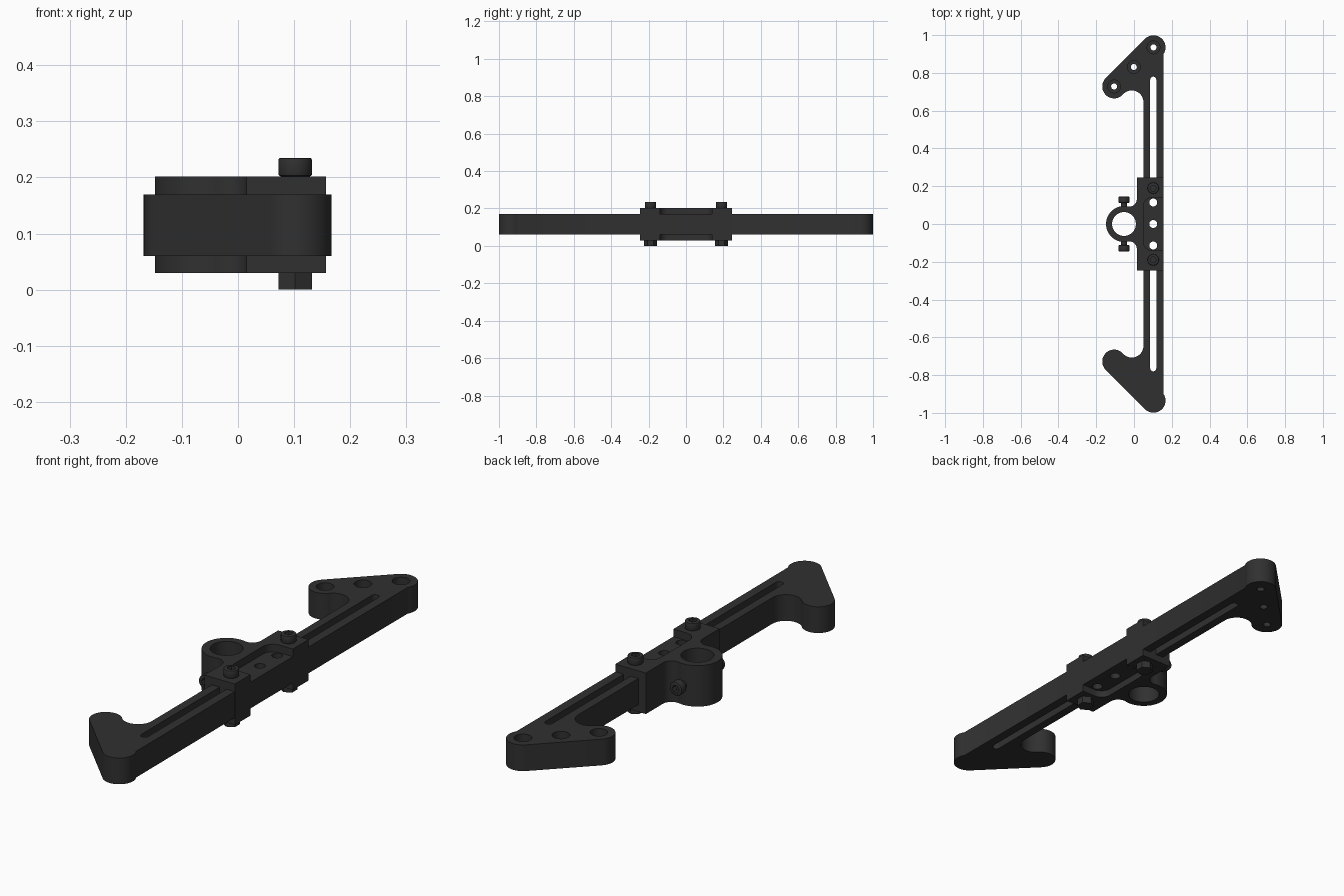
import bpy, bmesh, math
from mathutils import Matrix

if "Cube" in bpy.data.objects:
    bpy.data.objects.remove(bpy.data.objects["Cube"])

mat = bpy.data.materials.new("dark_metal")
mat.diffuse_color = (0.03, 0.03, 0.03, 1)
mat.use_nodes = True
mat.node_tree.nodes["Principled BSDF"].inputs["Base Color"].default_value = mat.diffuse_color


def arc(cx, cy, r, a0, a1, n=16):
    return [(cx + r * math.cos(math.radians(a0 + (a1 - a0) * i / n)),
             cy + r * math.sin(math.radians(a0 + (a1 - a0) * i / n))) for i in range(n + 1)]


def circle(cx, cy, r, n=32, start=0):
    return arc(cx, cy, r, start, start + 360, n)[:-1]


def prism(name, pts, z0, z1):
    bm = bmesh.new()
    face = bm.faces.new([bm.verts.new((x, y, z0)) for x, y in pts])
    top = bmesh.ops.extrude_face_region(bm, geom=[face])["geom"]
    bmesh.ops.translate(bm, vec=(0, 0, z1 - z0),
                        verts=[v for v in top if isinstance(v, bmesh.types.BMVert)])
    bmesh.ops.recalc_face_normals(bm, faces=bm.faces)
    me = bpy.data.meshes.new(name)
    bm.to_mesh(me)
    bm.free()
    ob = bpy.data.objects.new(name, me)
    bpy.context.collection.objects.link(ob)
    me.materials.append(mat)
    return ob


def activate(ob):
    bpy.ops.object.select_all(action='DESELECT')
    ob.select_set(True)
    bpy.context.view_layer.objects.active = ob


def cut(ob, pts, z0, z1):
    cutter = prism("cutter", pts, z0, z1)
    cutter.hide_render = True
    m = ob.modifiers.new("cut", 'BOOLEAN')
    m.operation, m.solver, m.object = 'DIFFERENCE', 'EXACT', cutter
    activate(ob)
    bpy.ops.object.modifier_apply(modifier=m.name)
    bpy.data.objects.remove(cutter)


def smooth(ob):
    activate(ob)
    bpy.ops.object.shade_smooth_by_angle(angle=math.radians(30))


def bolt(name, matrix, r=0.03, h=0.035, gap=0.0):
    # round socket head with a softened rim, plus a shank below
    head = prism(name + "_head", circle(0, 0, r), gap, gap + h)
    bev = head.modifiers.new("rim", 'BEVEL')
    bev.width, bev.segments, bev.limit_method = 0.004, 2, 'ANGLE'
    activate(head)
    bpy.ops.object.modifier_apply(modifier=bev.name)
    cut(head, circle(0, 0, r * 0.55, 6), gap + h * 0.4, gap + h + 0.02)
    shank = prism(name + "_shank", circle(0, 0, r * 0.55, 24), -0.02, gap + 0.004)
    for ob in (head, shank):
        ob.data.transform(matrix)
        smooth(ob)


# Slotted arms with triangular heads
for side, s in (("rear", 1), ("front", -1)):
    def flip(pts):
        return [(x, y * s) for x, y in pts]
    outline = [(0.05, 0.24), (0.156, 0.24)]
    outline += arc(0.103, 0.935, 0.064, -32, 135, 24)
    outline += arc(-0.105, 0.728, 0.063, 135, 318, 24)
    outline += arc(-0.012, 0.645, 0.062, 137, 0, 16)
    arm = prism(side + "_arm", flip(outline), 0.06, 0.17)
    cut(arm, flip([(0.086, 0.2), (0.118, 0.2)] + arc(0.102, 0.764, 0.016, 0, 180)), 0, 0.3)
    for x, y in ((0.103, 0.935), (-0.001, 0.831), (-0.105, 0.728)):
        cut(arm, circle(x, y, 0.016), 0, 0.3)
        cut(arm, circle(x, y, 0.034), 0.11, 0.3)
    smooth(arm)

# Central bracket: block blending into a tube collar
half = [(0.157, 0.245), (0.015, 0.245)] + arc(-0.025, 0.132, 0.04, 0, -102, 12)
half += arc(-0.053, 0, 0.095, 78, 180, 24)
mirrored = [(x, -y) for x, y in reversed(half[:-1])]
bracket = prism("centre_bracket", half + mirrored, 0.03, 0.202)
cut(bracket, circle(-0.053, 0, 0.063, 48), 0, 0.3)
recess = [(0.2, -0.14), (0.2, 0.14)] + arc(0.095, 0.095, 0.045, 90, 180)
recess += arc(0.095, -0.095, 0.045, 180, 270)
cut(bracket, recess, 0.17, 0.3)
cut(bracket, recess, -0.1, 0.06)
for y in (-0.114, 0, 0.114):
    cut(bracket, circle(0.102, y, 0.021), 0, 0.3)
smooth(bracket)

# Vertical clamp bolts with hex nuts, and sideways collar bolts
for side, s in (("rear", 1), ("front", -1)):
    bolt(side + "_clamp_bolt", Matrix.Translation((0.102, 0.19 * s, 0.202)), 0.03, 0.033)
    nut = prism(side + "_clamp_nut", circle(0.102, 0.19 * s, 0.034, 6, 30), 0, 0.032)
    stem = prism(side + "_collar_bolt_guide", circle(0, 0, 0.001, 6), 0, 0.001)
    bpy.data.objects.remove(stem)
    bolt(side + "_collar_bolt",
         Matrix.Translation((-0.053, 0.093 * s, 0.115)) @ Matrix.Rotation(-s * math.pi / 2, 4, 'X'),
         0.029, 0.033, 0.019)
